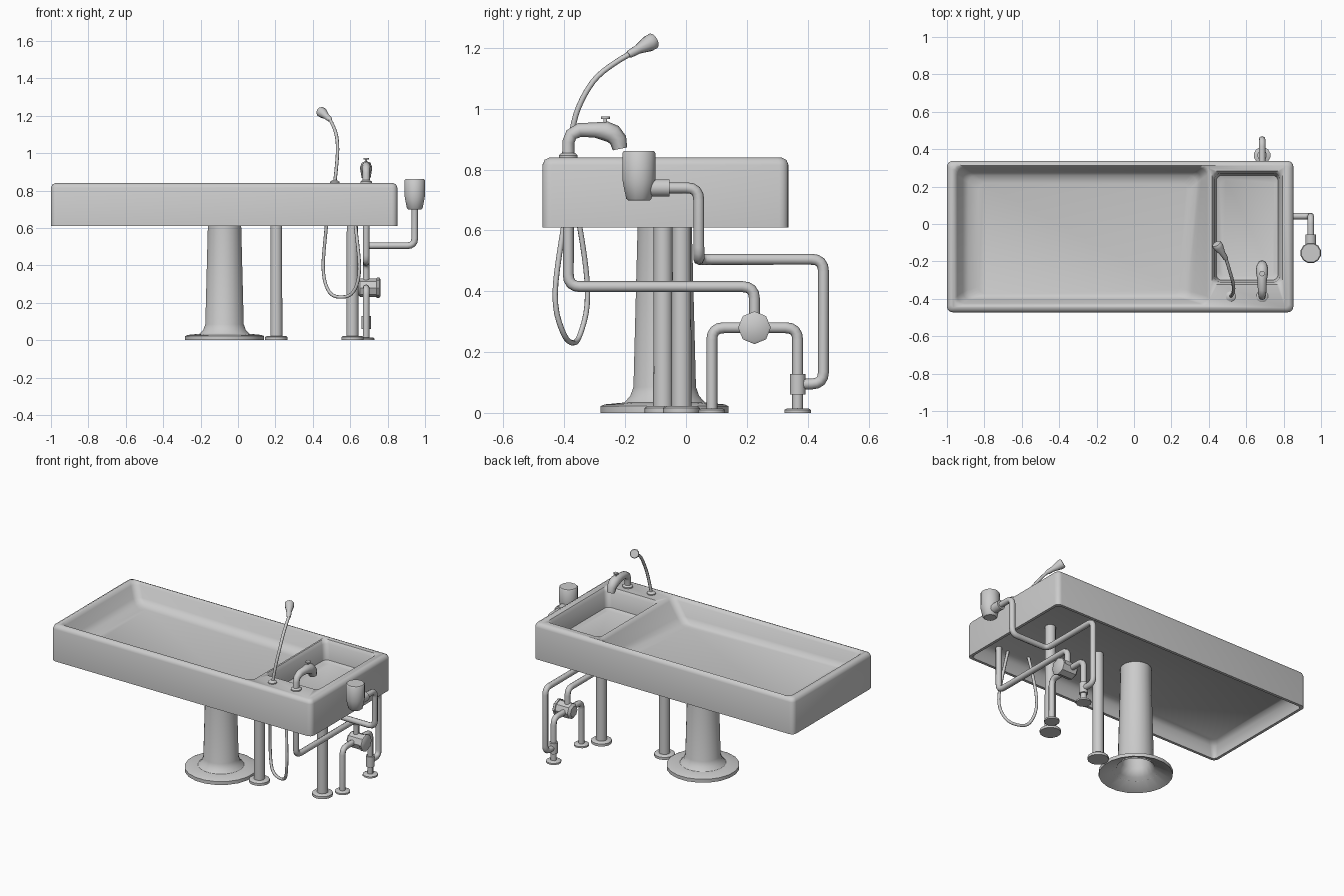
import bpy, bmesh, math
from mathutils import Vector

cube = bpy.data.objects.get("Cube")
if cube:
    bpy.data.objects.remove(cube, do_unlink=True)

grey = bpy.data.materials.new("plain_grey")
grey.use_nodes = True
colour = (0.6, 0.6, 0.6, 1)
grey.diffuse_color = colour
grey.node_tree.nodes["Principled BSDF"].inputs["Base Color"].default_value = colour


def select(ob):
    bpy.ops.object.select_all(action="DESELECT")
    ob.select_set(True)
    bpy.context.view_layer.objects.active = ob


def smooth(ob, angle=40):
    select(ob)
    bpy.ops.object.shade_smooth_by_angle(angle=math.radians(angle))


def add_mesh(name, bm):
    bmesh.ops.recalc_face_normals(bm, faces=bm.faces)
    me = bpy.data.meshes.new(name)
    bm.to_mesh(me)
    bm.free()
    me.materials.append(grey)
    ob = bpy.data.objects.new(name, me)
    bpy.context.collection.objects.link(ob)
    return ob


def loft(name, rings):
    """Skin a stack of closed rings and cap both ends."""
    bm = bmesh.new()
    loops = [[bm.verts.new(p) for p in ring] for ring in rings]
    for a, b in zip(loops, loops[1:]):
        n = len(a)
        for i in range(n):
            bm.faces.new((a[i], a[(i + 1) % n], b[(i + 1) % n], b[i]))
    bm.faces.new(loops[0])
    bm.faces.new(loops[-1])
    return add_mesh(name, bm)


def rounded(x0, x1, y0, y1, z, r, skew=0, tilt=0):
    """Rounded rectangle; skew slants its +x end, tilt drops it along x."""
    ring = []
    corners = ((x1 - r, y1 - r), (x0 + r, y1 - r), (x0 + r, y0 + r), (x1 - r, y0 + r))
    for k, (cx, cy) in enumerate(corners):
        for i in range(5):
            a = math.pi / 2 * (k + i / 4)
            x, y = cx + r * math.cos(a), cy + r * math.sin(a)
            if k == 3:
                x -= skew
            ring.append((x, y, z - tilt * (x - x0)))
    return ring


def lathe(name, profile, origin, sides=16, axis=(0, 0, 1), phase=0.5):
    """Turn (radius, height) pairs round an axis through origin."""
    turn = Vector((0, 0, 1)).rotation_difference(Vector(axis))
    rings = []
    for r, h in profile:
        rings.append([turn @ Vector((r * math.cos(t), r * math.sin(t), h)) + Vector(origin)
                      for t in (2 * math.pi * (i + phase) / sides for i in range(sides))])
    smooth(loft(name, rings))


def tube(name, points, r, bend=0.04, radii=None, spline="POLY"):
    """Round pipe through points, with rounded corners when it is straight-run."""
    pts = [Vector(p) for p in points]
    path = pts
    if spline == "POLY" and bend:
        path = [pts[0]]
        for a, b, c in zip(pts, pts[1:], pts[2:]):
            p, q = b + (a - b).normalized() * bend, b + (c - b).normalized() * bend
            for i in range(5):
                t = i / 4
                path.append(p * (1 - t) ** 2 + b * 2 * t * (1 - t) + q * t * t)
        path.append(pts[-1])
    cu = bpy.data.curves.new(name, "CURVE")
    cu.dimensions = "3D"
    cu.bevel_depth = r
    cu.bevel_resolution = 2
    cu.use_fill_caps = True
    sp = cu.splines.new(spline)
    sp.points.add(len(path) - 1)
    for i, p in enumerate(path):
        sp.points[i].co = (*p, 1)
        sp.points[i].radius = radii[i] if radii else 1
    if spline == "NURBS":
        sp.use_endpoint_u = True
        sp.order_u = 3
        sp.resolution_u = 4
    cu.materials.append(grey)
    ob = bpy.data.objects.new(name, cu)
    bpy.context.collection.objects.link(ob)
    select(ob)
    bpy.ops.object.convert(target="MESH")
    smooth(bpy.context.object, 50)


# Table top: rounded block with hollows cut for basin, sink and underside
def inset(d, z, r):
    return rounded(-1 + d, 0.852 - d, -0.472 + d, 0.337 - d, z, r)


table = loft("table_top", [inset(0, 0.61, 0.03), inset(0, 0.815, 0.03),
                           inset(0.007, 0.832, 0.026), inset(0.024, 0.84, 0.02)])
basin = loft("basin_cutter", [
    rounded(-0.83, 0.29, -0.375, 0.22, 0.722, 0.04, 0.05, 0.014),
    rounded(-0.885, 0.335, -0.392, 0.26, 0.732, 0.04, 0.05, 0.014),
    rounded(-0.915, 0.36, -0.405, 0.28, 0.757, 0.04, 0.04, 0.01),
    rounded(-0.945, 0.39, -0.425, 0.3, 0.823, 0.04),
    rounded(-0.962, 0.407, -0.44, 0.315, 0.842, 0.04)])
sink = loft("sink_cutter", [
    rounded(0.46, 0.75, -0.28, 0.24, 0.712, 0.03),
    rounded(0.44, 0.77, -0.30, 0.26, 0.722, 0.03),
    rounded(0.43, 0.78, -0.31, 0.27, 0.82, 0.03),
    rounded(0.415, 0.795, -0.325, 0.285, 0.842, 0.03)])
under = loft("underside_cutter", [inset(0.016, 0.60, 0.025), inset(0.02, 0.63, 0.025),
                                  inset(0.035, 0.675, 0.03), inset(0.06, 0.697, 0.03)])
for cutter in (basin, sink, under):
    mod = table.modifiers.new(cutter.name, "BOOLEAN")
    mod.operation = "DIFFERENCE"
    mod.solver = "EXACT"
    mod.object = cutter
    select(table)
    bpy.ops.object.modifier_apply(modifier=mod.name)
    bpy.data.objects.remove(cutter, do_unlink=True)
smooth(table, 50)

# Pedestal with hollow flared foot, and two slim legs
lathe("pedestal", [(0.07, 0.3), (0.085, 0.09), (0.11, 0.045), (0.2, 0.006), (0.213, 0), (0.213, 0.022),
                   (0.2, 0.028), (0.135, 0.034), (0.115, 0.055), (0.104, 0.085), (0.09, 0.62), (0.09, 0.7)],
      (-0.072, -0.07, 0), 20)
for name, x, y in (("inner_leg", 0.205, -0.075), ("outer_leg", 0.612, -0.015)):
    lathe(name, [(0.061, 0), (0.061, 0.016), (0.053, 0.022), (0.033, 0.022), (0.031, 0.7)], (x, y, 0), 14)

# Plumbing under the sink
X, CUP = 0.685, 0.945
tube("supply_pipe", [(X, -0.387, 0.7), (X, -0.387, 0.415), (X, 0.225, 0.415), (X, 0.225, 0.29)], 0.018)
for name, y in (("near_floor_pipe", 0.085), ("far_floor_pipe", 0.367)):
    tube(name, [(X, 0.225, 0.28), (X, y, 0.28), (X, y, 0.005)], 0.018)
    lathe(name + "_flange", [(0.045, 0), (0.045, 0.01), (0.036, 0.015)], (X, y, 0), 12)
lathe("valve", [(0.035, -0.045), (0.049, -0.032), (0.049, 0.055), (0.054, 0.057), (0.054, 0.07), (0.046, 0.076)],
      (X, 0.225, 0.28), 8, (1, 0, 0), 0)
lathe("pipe_collar", [(0.026, 0.06), (0.026, 0.128)], (X, 0.367, 0), 12)
tube("waste_pipe", [(X, 0.367, 0.095), (X, 0.452, 0.095), (X, 0.452, 0.505), (X, 0.042, 0.505),
                    (CUP, 0.042, 0.505), (CUP, 0.042, 0.74), (CUP, -0.1, 0.74)], 0.018)

# Side cup with its connector
lathe("cup_connector", [(0.029, 0), (0.029, 0.08)], (CUP, -0.135, 0.74), 12, (0, 1, 0))
lathe("side_cup", [(0.036, 0.698), (0.043, 0.704), (0.053, 0.75), (0.056, 0.768), (0.056, 0.855), (0.051, 0.861)],
      (CUP, -0.155, 0), 12)

# Tap with thickening spout and a small knob
tube("tap", [(X, -0.387, 0.835), (X, -0.387, 0.89), (X, -0.377, 0.915), (X, -0.35, 0.93), (X, -0.30, 0.93),
             (X, -0.265, 0.927), (X, -0.24, 0.917), (X, -0.223, 0.897), (X, -0.217, 0.868)], 0.02, 0,
     [1, 1, 1.05, 1.15, 1.25, 1.6, 1.6, 1.45, 1.2])
lathe("tap_base", [(0.032, 0.838), (0.032, 0.847), (0.022, 0.855)], (X, -0.387, 0), 12)
lathe("tap_knob", [(0.006, 0.94), (0.006, 0.966), (0.015, 0.967), (0.015, 0.975)], (X, -0.265, 0), 10)

# Spray arm, its head, and the hose loop hanging below
lathe("spray_base", [(0.027, 0.838), (0.027, 0.846), (0.013, 0.855)], (0.517, -0.387, 0), 12)
tube("spray_arm", [(0.517, -0.387, 0.84), (0.53, -0.375, 0.95), (0.534, -0.335, 1.05),
                   (0.52, -0.275, 1.13), (0.49, -0.18, 1.183)], 0.009, spline="NURBS")
lathe("spray_head", [(0.01, -0.005), (0.014, 0.005), (0.016, 0.04), (0.028, 0.085), (0.028, 0.1),
                     (0.025, 0.106)], (0.492, -0.187, 1.179), 10, (-0.05, 0.08, 0.044))
tube("hose_loop", [(0.482, -0.365, 0.7), (0.465, -0.335, 0.54), (0.45, -0.318, 0.36), (0.485, -0.35, 0.245),
                   (0.55, -0.37, 0.225), (0.62, -0.40, 0.245), (0.655, -0.437, 0.36), (0.637, -0.415, 0.54),
                   (0.617, -0.387, 0.7)], 0.009, spline="NURBS")
